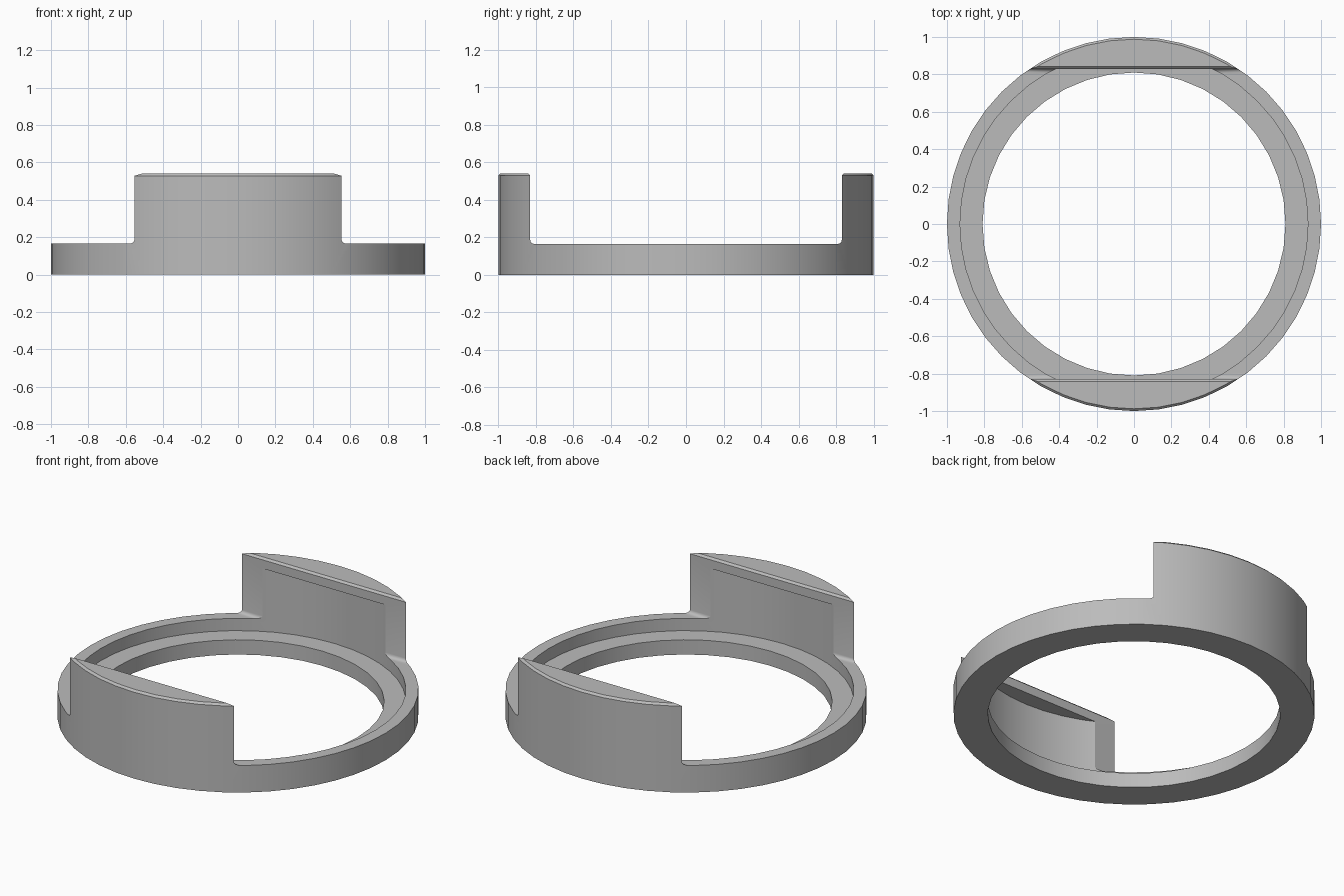
import bpy, bmesh, math

cube = bpy.data.objects.get("Cube")
if cube:
    bpy.data.objects.remove(cube, do_unlink=True)

R_OUT, R_SEAT, R_HOLE = 1.0, 0.93, 0.81      # outer wall, inner wall, opening
Z_LEDGE, Z_RIM, Z_LIP, Z_TOP = 0.09, 0.165, 0.475, 0.54
FLAT = 0.83                                  # distance of the tab faces from centre
SOFT = 0.012                                 # small edge softening
FILLET = 0.02

grey = bpy.data.materials.new("mid_grey")
grey.use_nodes = True
grey.diffuse_color = (0.5, 0.5, 0.5, 1)
grey.node_tree.nodes["Principled BSDF"].inputs["Base Color"].default_value = (0.5, 0.5, 0.5, 1)


def finish(name, bm):
    bmesh.ops.recalc_face_normals(bm, faces=bm.faces)
    mesh = bpy.data.meshes.new(name)
    bm.to_mesh(mesh)
    bm.free()
    mesh.materials.append(grey)
    obj = bpy.data.objects.new(name, mesh)
    bpy.context.collection.objects.link(obj)
    return obj


def stack(name, rings, sides):
    """Closed round solid from (radius, height) pairs."""
    bm = bmesh.new()
    loops = [[bm.verts.new((r * math.cos(math.tau * i / sides),
                            r * math.sin(math.tau * i / sides), z))
              for i in range(sides)] for r, z in rings]
    for low, high in zip(loops, loops[1:]):
        for i in range(sides):
            j = (i + 1) % sides
            bm.faces.new((low[i], low[j], high[j], high[i]))
    bm.faces.new(loops[0])
    bm.faces.new(loops[-1])
    return finish(name, bm)


def channel(name):
    """Trough along x with filleted floor corners and softened top edges."""
    side = [(FLAT - FILLET + FILLET * math.sin(a), Z_RIM + FILLET - FILLET * math.cos(a))
            for a in (math.pi / 2 * k / 4 for k in range(5))]
    side += [(FLAT, Z_TOP - SOFT), (FLAT + SOFT, Z_TOP), (FLAT + SOFT, Z_TOP + 0.1)]
    profile = side + [(-y, z) for y, z in reversed(side)]
    bm = bmesh.new()
    ends = [[bm.verts.new((x, y, z)) for y, z in profile] for x in (-1.2, 1.2)]
    n = len(profile)
    for i in range(n):
        j = (i + 1) % n
        bm.faces.new((ends[0][i], ends[0][j], ends[1][j], ends[1][i]))
    for end in ends:
        bm.faces.new(end)
    return finish(name, bm)


# Full-height round blank with a softened top edge
ring = stack("ring_with_two_tabs",
             [(R_OUT, 0), (R_OUT, Z_TOP - SOFT), (R_OUT - SOFT, Z_TOP)], 48)

# Trough leaves the tabs, the seat leaves ledge and lips, the hole opens the middle
cutters = [
    channel("trough_cutter"),
    stack("seat_cutter", [(R_SEAT, Z_LEDGE), (R_SEAT, Z_LIP)], 48),
    stack("hole_cutter", [(R_HOLE, -0.1), (R_HOLE, Z_RIM)], 40),
]
bpy.ops.object.select_all(action='DESELECT')
bpy.context.view_layer.objects.active = ring
ring.select_set(True)
for cutter in cutters:
    cutter.hide_render = True
    mod = ring.modifiers.new(cutter.name, 'BOOLEAN')
    mod.operation = 'DIFFERENCE'
    mod.solver = 'EXACT'
    mod.object = cutter
    bpy.ops.object.modifier_apply(modifier=mod.name)
for cutter in cutters:
    bpy.data.objects.remove(cutter, do_unlink=True)

bpy.ops.object.shade_smooth_by_angle(angle=math.radians(25))
